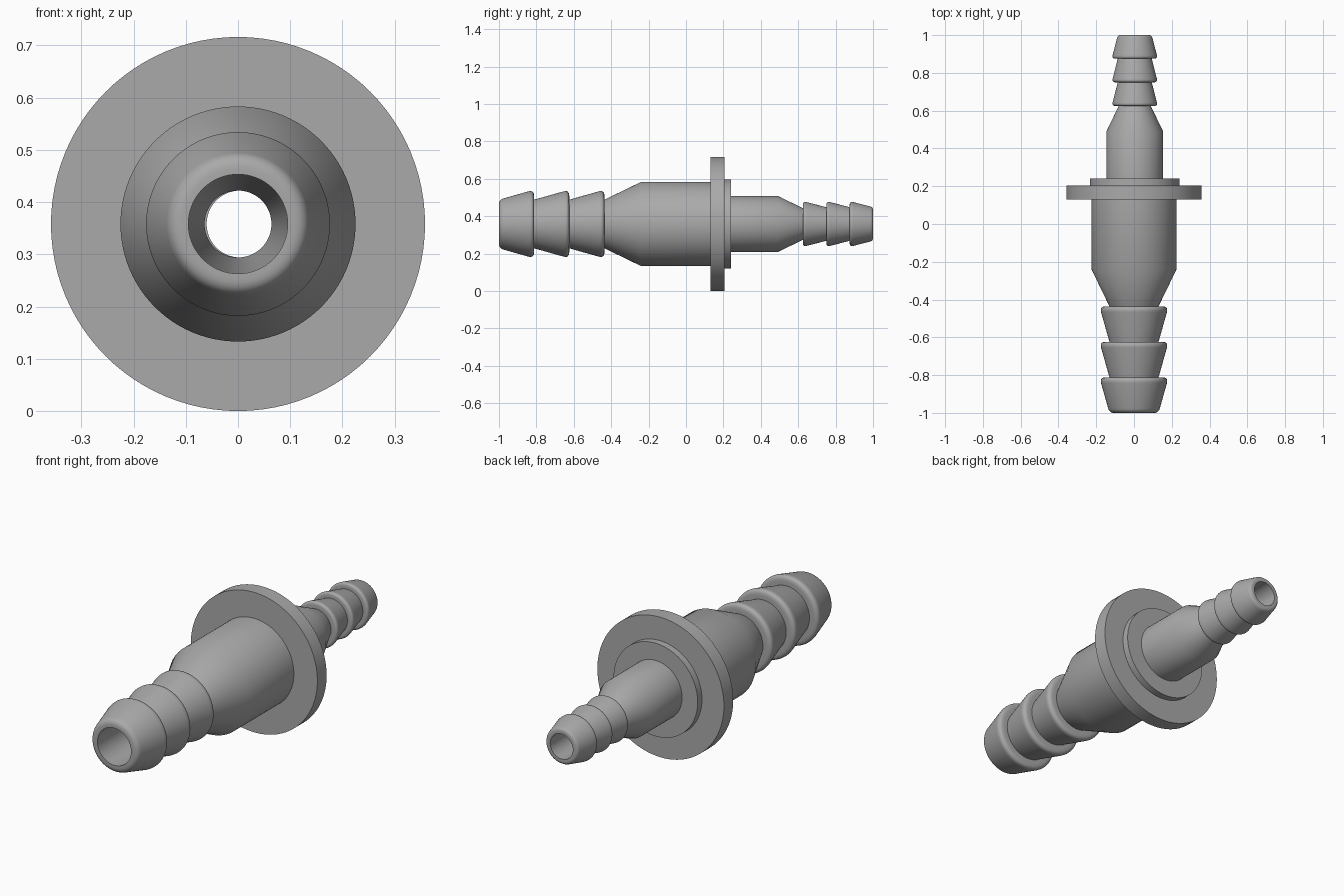
import bpy, bmesh, math

old = bpy.data.objects.get("Cube")
if old:
    bpy.data.objects.remove(old, do_unlink=True)

AXIS_Z = 0.358
SEGMENTS = 96

grey = bpy.data.materials.new("light grey plastic")
grey.use_nodes = True
colour = (0.4, 0.4, 0.4, 1)
grey.diffuse_color = colour
grey.node_tree.nodes["Principled BSDF"].inputs["Base Color"].default_value = colour


def lathe(name, profile, x=0.0):
    """Spin a closed (y, radius) profile around the long axis."""
    bm = bmesh.new()
    rings = []
    for y, r in profile:
        ring = []
        for i in range(SEGMENTS):
            a = 2 * math.pi * i / SEGMENTS
            ring.append(bm.verts.new((r * math.cos(a), y, r * math.sin(a))))
        rings.append(ring)
    for k, ring in enumerate(rings):
        following = rings[(k + 1) % len(rings)]
        for i in range(SEGMENTS):
            j = (i + 1) % SEGMENTS
            bm.faces.new((ring[i], ring[j], following[j], following[i]))
    bmesh.ops.recalc_face_normals(bm, faces=bm.faces)
    mesh = bpy.data.meshes.new(name)
    bm.to_mesh(mesh)
    bm.free()
    mesh.materials.append(grey)
    obj = bpy.data.objects.new(name, mesh)
    obj.location = (x, 0, AXIS_Z)
    bpy.context.collection.objects.link(obj)
    bpy.ops.object.select_all(action="DESELECT")
    obj.select_set(True)
    bpy.context.view_layer.objects.active = obj
    bpy.ops.object.shade_smooth_by_angle(angle=math.radians(32))


def fillet(corner, before, after, size, steps=6):
    """Round a profile corner with a quadratic arc."""
    def toward(p):
        d = math.dist(corner, p)
        return [c + (q - c) * size / d for c, q in zip(corner, p)]
    a, b = toward(before), toward(after)
    points = []
    for s in range(steps + 1):
        t = s / steps
        points.append(tuple((1 - t) ** 2 * p + 2 * t * (1 - t) * c + t * t * q
                            for p, c, q in zip(a, corner, b)))
    return points


def barbs(tip, pitch, narrow, wide, size, bore):
    """Three barbs from the tip inward, each flaring to a rounded shoulder."""
    points = []
    for n in range(3):
        start, end = tip + n * pitch, tip + (n + 1) * pitch
        low, high, root = (start, narrow), (end, wide), (end, narrow)
        if n == 0:
            points += fillet(low, (tip, bore), high, size * 0.75)
        else:
            points.append(low)
        points += fillet(high, low, root, size)
    return points


# Large hose end with its tapered bore
lathe("front_stem",
      [(0.17, 0.064), (0.1, 0.064), (-0.4, 0.095), (-1.0, 0.095)]
      + barbs(-1.0, 0.188, 0.13, 0.183, 0.033, 0.095)
      + [(-0.436, 0.13), (-0.24, 0.225), (0.17, 0.225)])

# Wide collar in the middle
lathe("flange", [(0.13, 0.2), (0.13, 0.358), (0.205, 0.358), (0.205, 0.2)])

# Small hose end with its stepped hub
lathe("rear_stem",
      [(0.17, 0.064), (1.0, 0.064)]
      + barbs(1.0, -0.125, 0.09, 0.122, 0.02, 0.064)
      + [(0.625, 0.085), (0.49, 0.15), (0.24, 0.15), (0.24, 0.238),
         (0.19, 0.238), (0.17, 0.2)],
      x=0.004)
